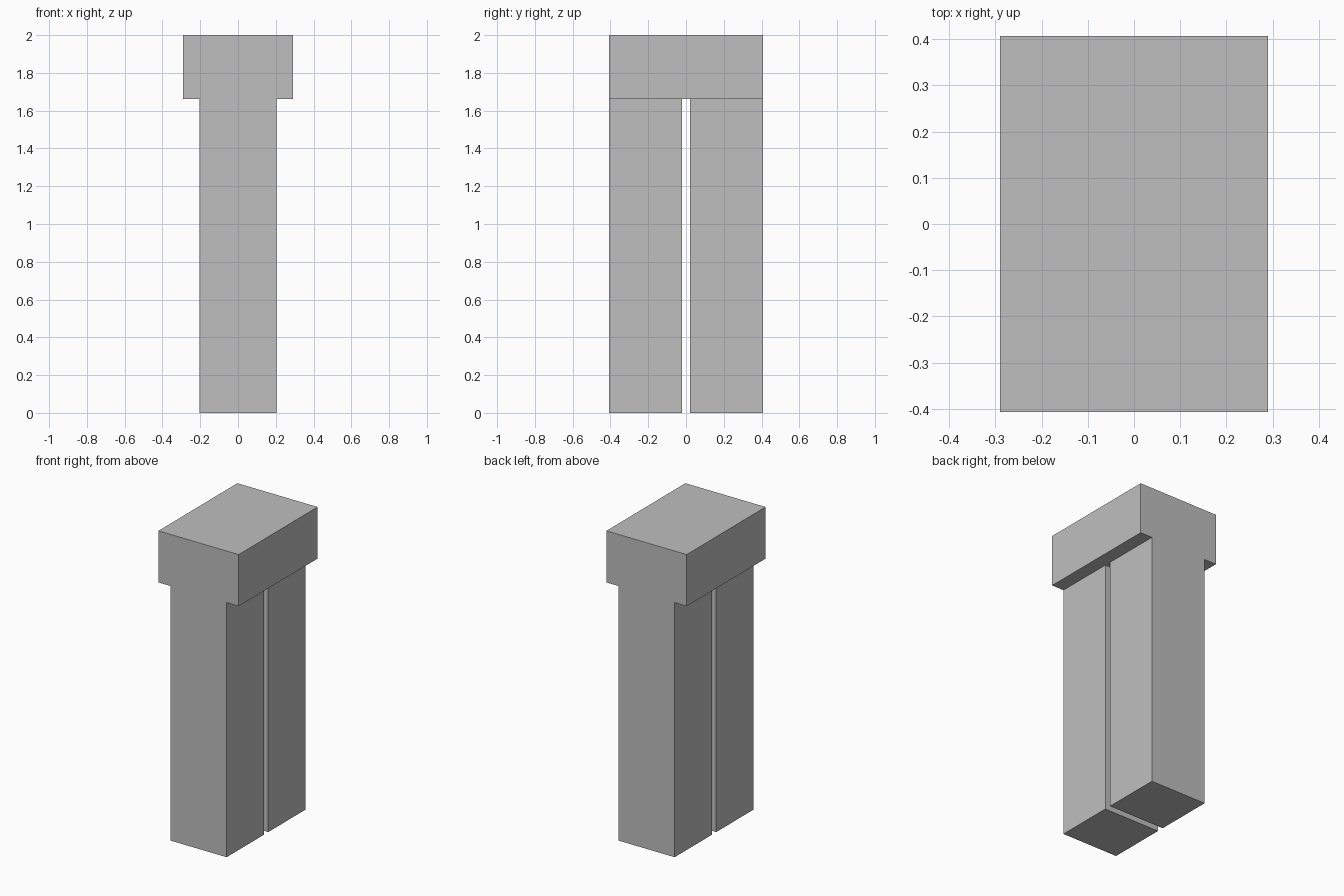
import bpy

if "Cube" in bpy.data.objects:
    bpy.data.objects.remove(bpy.data.objects["Cube"])

grey = bpy.data.materials.new("plain_grey")
grey.diffuse_color = (0.52, 0.52, 0.52, 1.0)
grey.use_nodes = True
grey.node_tree.nodes["Principled BSDF"].inputs["Base Color"].default_value = grey.diffuse_color


def box(name, lo, hi):
    """Add a box spanning the corners lo to hi."""
    bpy.ops.mesh.primitive_cube_add(size=1, location=[(a + b) / 2 for a, b in zip(lo, hi)])
    ob = bpy.context.object
    ob.name = name
    ob.scale = [b - a for a, b in zip(lo, hi)]
    bpy.ops.object.transform_apply(location=False, rotation=False, scale=True)
    ob.data.materials.append(grey)
    return ob


HALF_DEPTH = 0.407
HALF_GAP = 0.022
LEG_TOP = 1.663

# Wide block on top, overhanging the legs at the sides
box("top_block", (-0.29, -HALF_DEPTH, LEG_TOP), (0.29, HALF_DEPTH, 2.0))

# Two tall legs with a narrow slot between them
box("front_leg", (-0.203, -HALF_DEPTH, 0), (0.203, -HALF_GAP, LEG_TOP))
box("back_leg", (-0.203, HALF_GAP, 0), (0.203, HALF_DEPTH, LEG_TOP))
